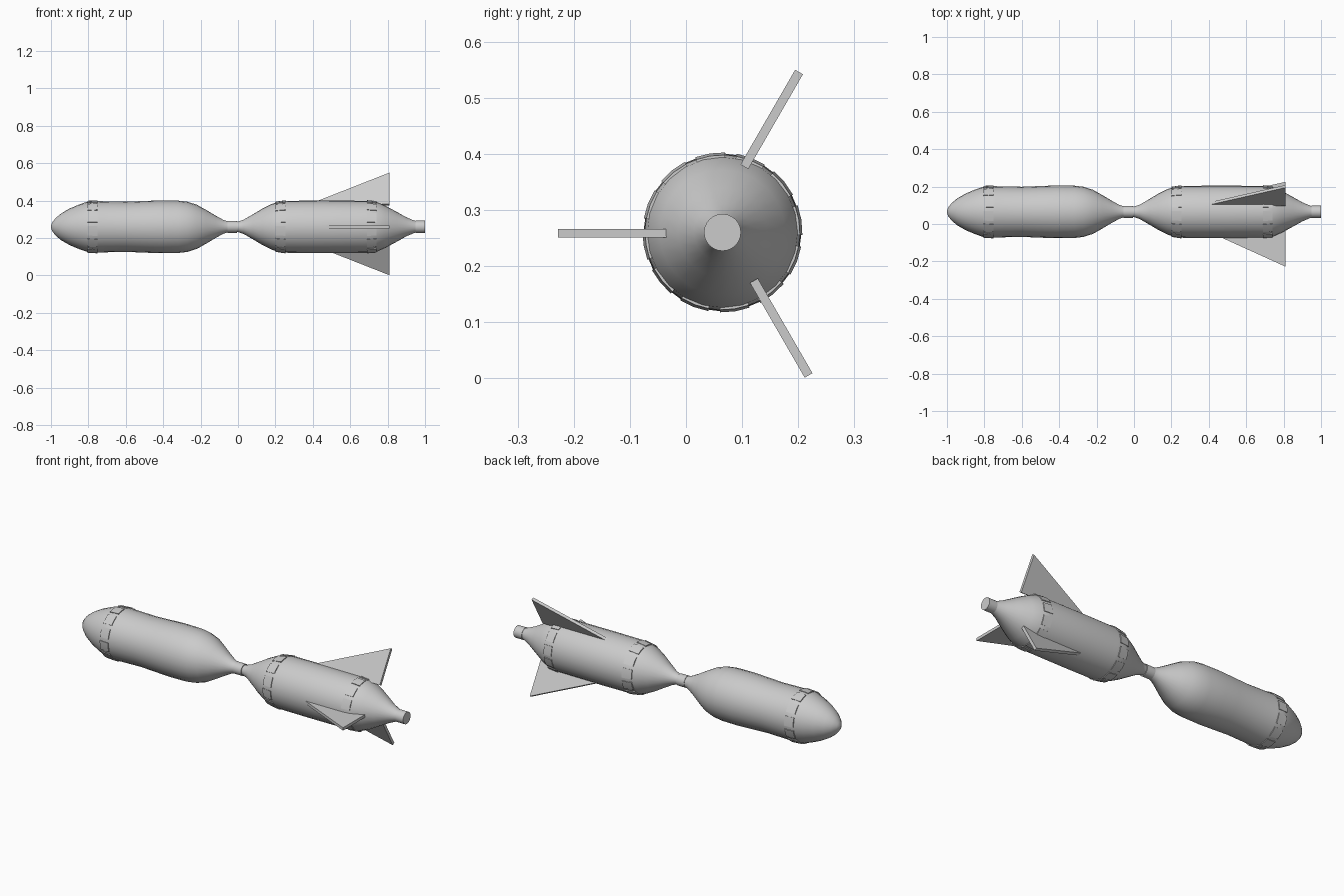
import bpy, bmesh
from math import cos, sin, pi, radians

if "Cube" in bpy.data.objects:
    bpy.data.objects.remove(bpy.data.objects["Cube"])

CY, CZ = 0.065, 0.26      # body axis, running along x


def finish(name, bm, angle=35):
    bmesh.ops.recalc_face_normals(bm, faces=bm.faces[:])
    me = bpy.data.meshes.new(name)
    bm.to_mesh(me)
    bm.free()
    ob = bpy.data.objects.new(name, me)
    bpy.context.collection.objects.link(ob)
    bpy.ops.object.select_all(action='DESELECT')
    ob.select_set(True)
    bpy.context.view_layer.objects.active = ob
    bpy.ops.object.shade_smooth_by_angle(angle=radians(angle))
    return ob


def ring_point(x, r, a):
    return (x, CY + r * cos(a), CZ + r * sin(a))


def lathe(name, profile, sides=24):
    """Closed body of revolution around the x axis."""
    bm = bmesh.new()
    rings = [[bm.verts.new(ring_point(x, r, 2 * pi * i / sides)) for i in range(sides)]
             for x, r in profile]
    for a, b in zip(rings, rings[1:]):
        for i in range(sides):
            j = (i + 1) % sides
            bm.faces.new((a[i], a[j], b[j], b[i]))
    bm.faces.new(rings[0])
    bm.faces.new(rings[-1])
    return finish(name, bm)


def tab_row(name, x0, x1, r0, r1, count=12):
    """Ring of thin raised plates following the hull."""
    bm = bmesh.new()
    for k in range(count):
        mid = 2 * pi * (k + 0.3) / count
        rows = []
        for s in (-1, 0, 1):
            a = mid + s * 0.19
            rows.append([bm.verts.new(ring_point(x, r, a)) for x, r in
                         ((x0, r0 - 0.012), (x0, r0), (x1, r1), (x1, r1 - 0.012))])
        for p, q in zip(rows, rows[1:]):
            for i in range(4):
                j = (i + 1) % 4
                bm.faces.new((p[i], p[j], q[j], q[i]))
        bm.faces.new(rows[0])
        bm.faces.new(rows[2])
    return finish(name, bm)


def fin(name, y, z, angle, x0=0.38, x1=0.81, span=0.195, thick=0.016):
    """Right-triangle plate rising outward from its root at (y, z)."""
    d = (cos(radians(angle)), sin(radians(angle)))
    bm = bmesh.new()
    sides = []
    for s in (-thick / 2, thick / 2):
        sides.append([bm.verts.new((x, y + d[0] * r - d[1] * s, z + d[1] * r + d[0] * s))
                      for x, r in ((x0, 0), (x1, 0), (x1, span))])
    a, b = sides
    bm.faces.new(a)
    bm.faces.new(b)
    for i in range(3):
        j = (i + 1) % 3
        bm.faces.new((a[i], a[j], b[j], b[i]))
    return finish(name, bm)


# front hull with rounded nose and tapered waist
lathe("front_hull", [
    (-1.0, 0.006), (-0.993, 0.024), (-0.975, 0.047), (-0.945, 0.072), (-0.9, 0.098),
    (-0.85, 0.119), (-0.81, 0.133), (-0.78, 0.139), (-0.74, 0.137), (-0.6, 0.134),
    (-0.5, 0.138), (-0.42, 0.141), (-0.32, 0.14), (-0.27, 0.134), (-0.22, 0.118),
    (-0.17, 0.09), (-0.12, 0.06), (-0.08, 0.038), (-0.05, 0.028), (-0.03, 0.026)])

# waist collar
lathe("waist_collar", [(-0.055, 0.022), (-0.055, 0.032), (-0.005, 0.032), (-0.005, 0.022)])

# rear hull tapering to the tail
lathe("rear_hull", [
    (-0.03, 0.026), (0.0, 0.028), (0.03, 0.038), (0.08, 0.067), (0.13, 0.097),
    (0.18, 0.122), (0.22, 0.136), (0.27, 0.139), (0.45, 0.14), (0.7, 0.139),
    (0.74, 0.134), (0.79, 0.112), (0.85, 0.079), (0.9, 0.051), (0.94, 0.034), (0.96, 0.028)])

# tail nozzle
lathe("tail_nozzle", [(0.945, 0.025), (0.95, 0.033), (1.0, 0.033)])

# raised plates around the hulls
tab_row("nose_plates", -0.805, -0.752, 0.139, 0.142)
tab_row("middle_plates", 0.2, 0.255, 0.134, 0.1425)
tab_row("tail_plates", 0.69, 0.74, 0.1425, 0.138)

# three tail fins
fin("left_fin", -0.033, 0.2585, 180)
fin("upper_fin", 0.104, 0.377, 60)
fin("lower_fin", 0.121, 0.174, -60)
